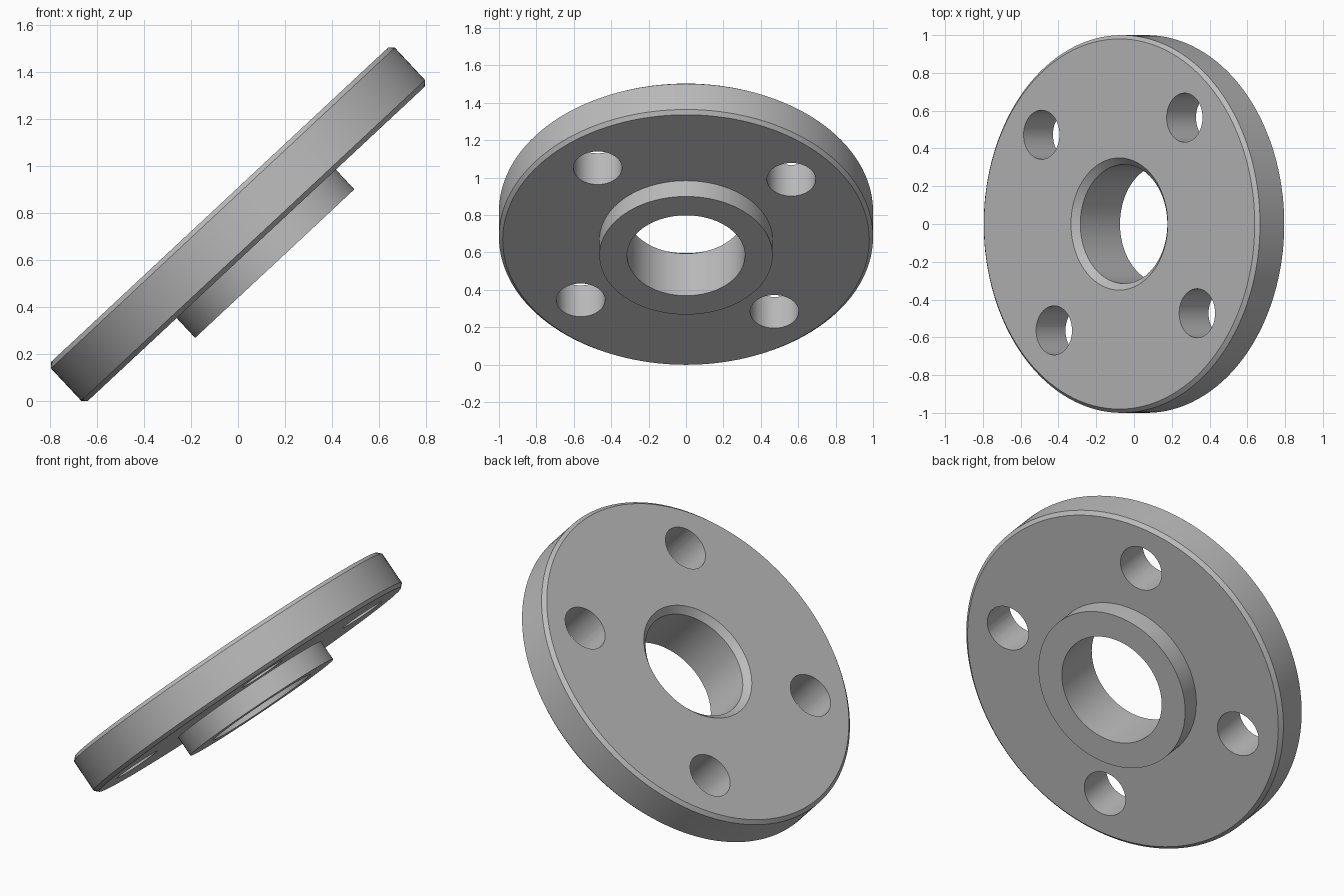
import bpy, bmesh, math
from mathutils import Matrix, Vector

cube = bpy.data.objects.get("Cube")
if cube:
    bpy.data.objects.remove(cube, do_unlink=True)

TILT = math.radians(-43)
HALF = 0.114           # half thickness of the disc
HUB_END = -0.229       # lower face of the hub
BEVEL = 0.02
BORE, SINK = 0.315, 0.035

# Single metal colour
steel = bpy.data.materials.new("grey_steel")
steel.use_nodes = True
colour = (0.5, 0.5, 0.5, 1)
steel.diffuse_color = colour
steel.node_tree.nodes["Principled BSDF"].inputs["Base Color"].default_value = colour


def make_object(name, bm):
    bmesh.ops.recalc_face_normals(bm, faces=bm.faces)
    mesh = bpy.data.meshes.new(name)
    bm.to_mesh(mesh)
    bm.free()
    mesh.materials.append(steel)
    obj = bpy.data.objects.new(name, mesh)
    bpy.context.collection.objects.link(obj)
    return obj


def lathe(name, profile, steps):
    """Turn a closed (radius, height) profile about z."""
    bm = bmesh.new()
    verts = [bm.verts.new((r, 0, z)) for r, z in profile]
    edges = [bm.edges.new((v, verts[i - 1])) for i, v in enumerate(verts)]
    bmesh.ops.spin(bm, geom=verts + edges, cent=(0, 0, 0), axis=(0, 0, 1),
                   angle=math.tau, steps=steps, use_merge=True)
    bmesh.ops.remove_doubles(bm, verts=bm.verts, dist=1e-5)
    return make_object(name, bm)


# Flange disc with bevelled rim, hub and countersunk bore
flange = lathe("flange", [
    (BORE, HUB_END), (0.463, HUB_END), (0.463, -HALF),
    (1 - BEVEL, -HALF), (1, -HALF + BEVEL),
    (1, HALF - BEVEL), (1 - BEVEL, HALF),
    (BORE + SINK, HALF), (BORE, HALF - SINK)], 128)

# Four bolt holes
bm = bmesh.new()
for k in range(4):
    angle = math.radians(50 + 90 * k)
    centre = Vector((math.cos(angle), math.sin(angle), 0)) * 0.735
    bmesh.ops.create_cone(bm, cap_ends=True, segments=48, radius1=0.13, radius2=0.13,
                          depth=1, matrix=Matrix.Translation(centre))
cutter = make_object("bolt_hole_cutter", bm)
cutter.hide_render = True

cut = flange.modifiers.new("bolt_holes", "BOOLEAN")
cut.operation = "DIFFERENCE"
cut.solver = "EXACT"
cut.object = cutter

bpy.ops.object.select_all(action="DESELECT")
flange.select_set(True)
bpy.context.view_layer.objects.active = flange
bpy.ops.object.modifier_apply(modifier=cut.name)
bpy.data.objects.remove(cutter, do_unlink=True)
bpy.ops.object.shade_smooth_by_angle(angle=math.radians(30))

# Tilt and rest on the ground
flange.rotation_euler.y = TILT
flange.location.z = 0.751
